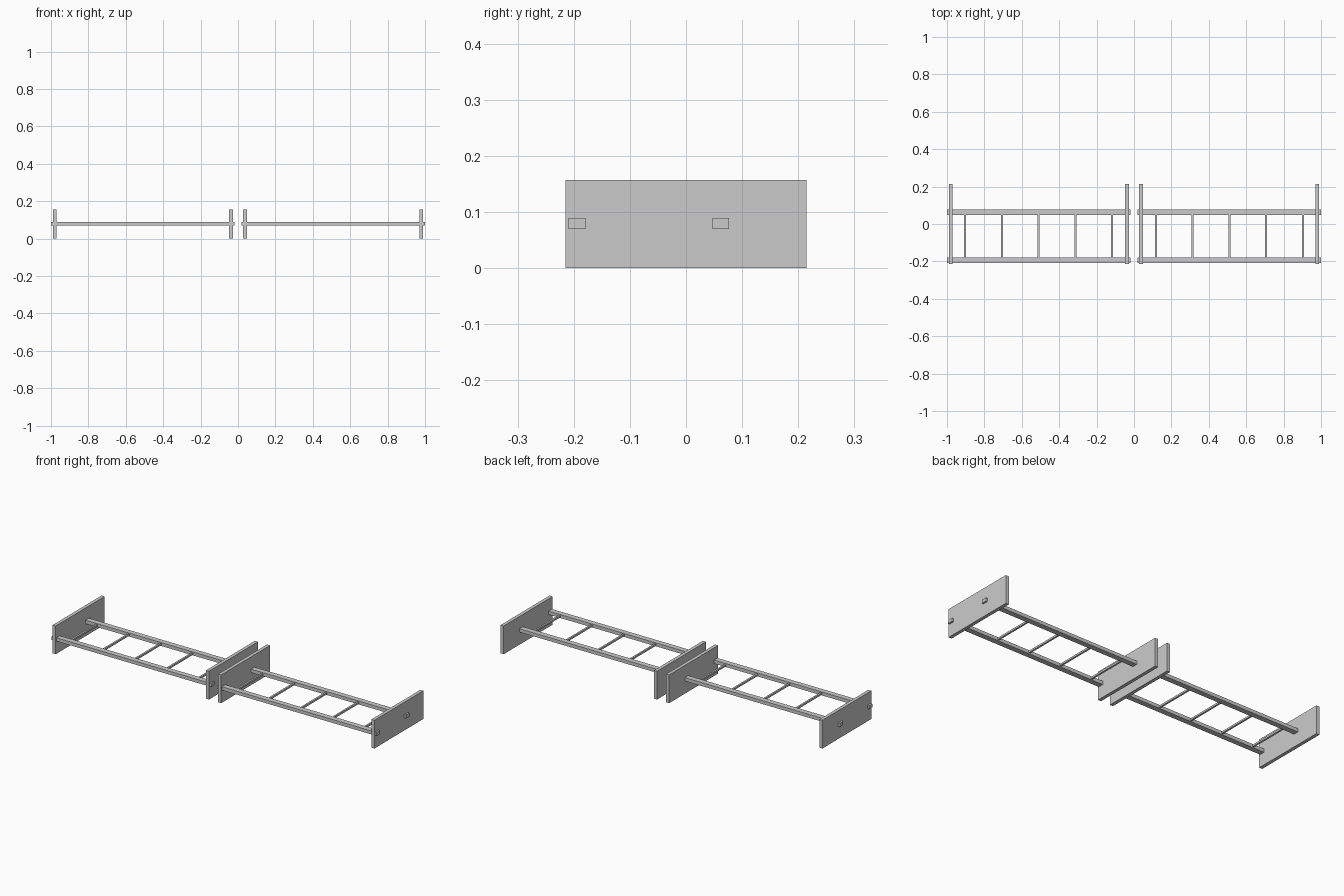
import bpy

if "Cube" in bpy.data.objects:
    bpy.data.objects.remove(bpy.data.objects["Cube"])

# Single grey finish
grey = bpy.data.materials.new("plain_grey")
grey.diffuse_color = (0.6, 0.6, 0.6, 1)
grey.use_nodes = True
grey.node_tree.nodes["Principled BSDF"].inputs["Base Color"].default_value = grey.diffuse_color


def box(name, x, y, z):
    """Box from (min, max) ranges on each axis."""
    bpy.ops.mesh.primitive_cube_add(
        size=1, location=[(a + b) / 2 for a, b in (x, y, z)])
    ob = bpy.context.object
    ob.name = name
    ob.scale = [b - a for a, b in (x, y, z)]
    bpy.ops.object.transform_apply(location=False, rotation=False, scale=True)
    ob.data.materials.append(grey)


def span(side, a, b):
    return tuple(sorted((side * a, side * b)))


# Two mirrored ladder frames, each held between two upright panels
for side, label in ((-1, "left"), (1, "right")):
    # Upright panels
    for part, a, b in (("inner", 0.028, 0.047), ("outer", 0.971, 0.99)):
        box(f"{label}_{part}_panel", span(side, a, b), (-0.215, 0.215), (0, 0.157))
    # Long rails poking through the panels
    for part, y in (("front", (-0.209, -0.179)), ("back", (0.047, 0.077))):
        box(f"{label}_{part}_rail", span(side, 0.018, 1.0), y, (0.07, 0.089))
    # Cross rungs
    for i in range(5):
        x = 0.117 + i * 0.1965
        box(f"{label}_rung_{i + 1}", span(side, x - 0.005, x + 0.005),
            (-0.18, 0.048), (0.0745, 0.0845))
